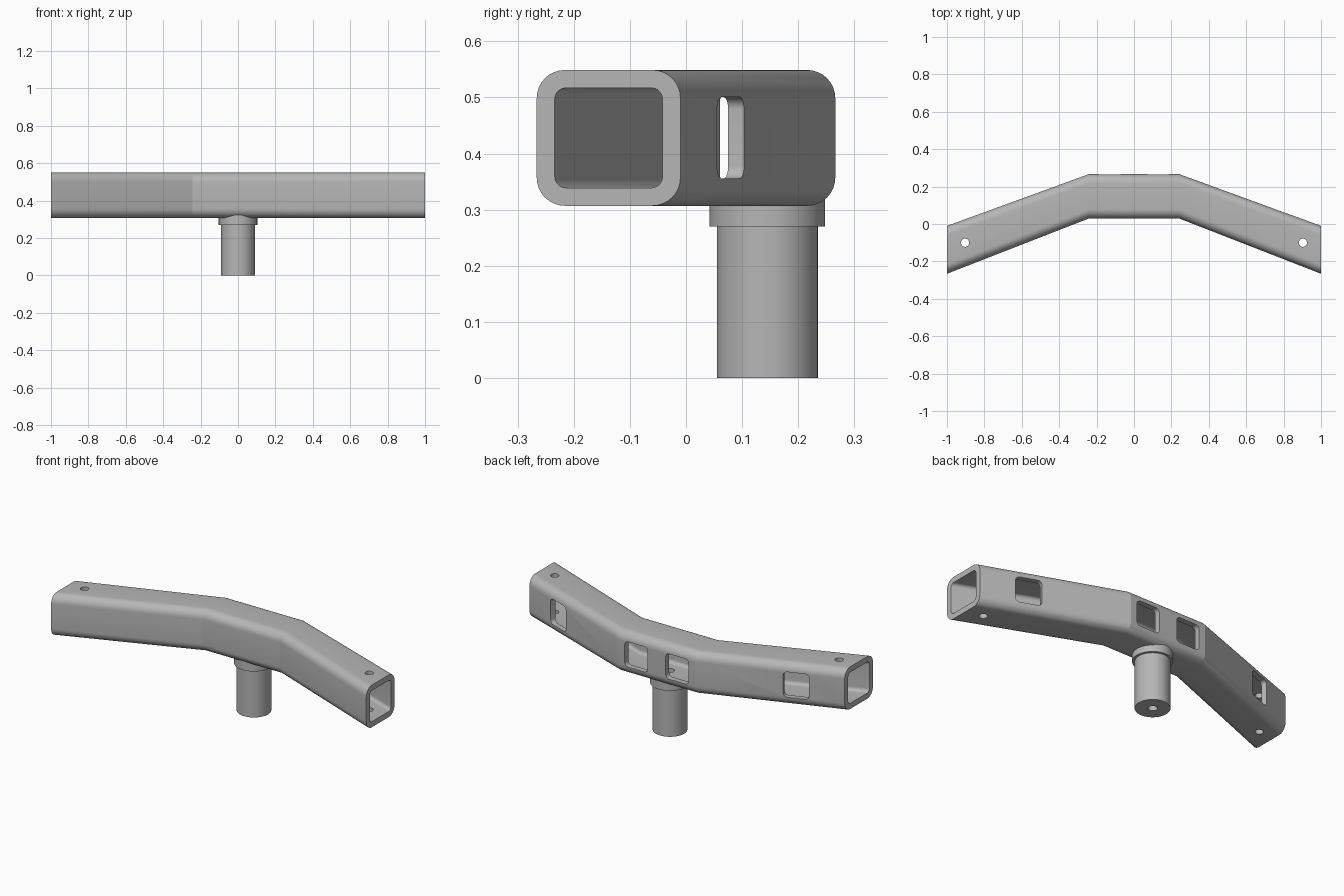
import bpy, bmesh, math
from mathutils import Matrix, Vector

cube = bpy.data.objects.get("Cube")
if cube:
    bpy.data.objects.remove(cube, do_unlink=True)

metal = bpy.data.materials.new("grey_metal")
metal.use_nodes = True
GREY = (0.47, 0.47, 0.47, 1)
metal.diffuse_color = GREY
metal.node_tree.nodes["Principled BSDF"].inputs["Base Color"].default_value = GREY

Z_LOW, Z_HIGH, WALL = 0.307, 0.549, 0.032
KINK = 0.243
POST_Y = 0.145


def make(name, bm):
    bmesh.ops.recalc_face_normals(bm, faces=bm.faces)
    mesh = bpy.data.meshes.new(name)
    bm.to_mesh(mesh)
    bm.free()
    obj = bpy.data.objects.new(name, mesh)
    mesh.materials.append(metal)
    bpy.context.collection.objects.link(obj)
    return obj


def rounded_rect(a0, a1, b0, b1, r, steps=8):
    """Corner-rounded rectangle as a closed loop of 2D points."""
    centres = [(a1 - r, b1 - r), (a0 + r, b1 - r), (a0 + r, b0 + r), (a1 - r, b0 + r)]
    points = []
    for q, (ca, cb) in enumerate(centres):
        for i in range(steps + 1):
            t = (q + i / steps) * math.pi / 2
            points.append((ca + r * math.cos(t), cb + r * math.sin(t)))
    return points


def bridge(bm, a, b):
    n = len(a)
    for i in range(n):
        j = (i + 1) % n
        bm.faces.new((a[i], a[j], b[j], b[i]))


def cylinder(name, x, y, z0, z1, r, sides=64):
    bm = bmesh.new()
    bmesh.ops.create_cone(bm, cap_ends=True, segments=sides, radius1=r, radius2=r,
                          depth=z1 - z0, matrix=Matrix.Translation((x, y, (z0 + z1) / 2)))
    return make(name, bm)


def window_cutter(x, y, angle, width, height):
    """Rounded block pushed through the back wall, square to it."""
    bm = bmesh.new()
    shape = rounded_rect(-width / 2, width / 2, -height / 2, height / 2, 0.022)
    rings = [[bm.verts.new((a, d, b)) for a, b in shape] for d in (-0.06, 0.06)]
    bridge(bm, *rings)
    for ring in rings:
        bm.faces.new(ring)
    z = (Z_LOW + Z_HIGH) / 2
    bm.transform(Matrix.Translation((x, y, z)) @ Matrix.Rotation(angle, 4, 'Z'))
    return make("window_cutter", bm)


def cut(target, cutters):
    for cutter in cutters:
        cutter.hide_render = True
        mod = target.modifiers.new("cut", 'BOOLEAN')
        mod.operation = 'DIFFERENCE'
        mod.solver = 'EXACT'
        mod.object = cutter
        bpy.context.view_layer.objects.active = target
        bpy.ops.object.modifier_apply(modifier=mod.name)
        bpy.data.objects.remove(cutter, do_unlink=True)


def smooth(obj):
    bpy.ops.object.select_all(action='DESELECT')
    obj.select_set(True)
    bpy.context.view_layer.objects.active = obj
    bpy.ops.object.shade_smooth_by_angle(angle=math.radians(15))


# Bent hollow beam: outer and inner skins lofted through four stations
FRONT_END, BACK_END = -0.266, -0.010
FRONT_MID, BACK_MID = 0.029, 0.266
stations = [(-1, FRONT_END, BACK_END), (-KINK, FRONT_MID, BACK_MID),
            (KINK, FRONT_MID, BACK_MID), (1, FRONT_END, BACK_END)]
bm = bmesh.new()
skins = []
for inset, radius in ((0, 0.05), (WALL, 0.02)):
    rings = []
    for x, front, back in stations:
        shape = rounded_rect(front + inset, back - inset, Z_LOW + inset, Z_HIGH - inset, radius)
        rings.append([bm.verts.new((x, y, z)) for y, z in shape])
    for a, b in zip(rings, rings[1:]):
        bridge(bm, a, b)
    skins.append(rings)
for end in (0, -1):
    bridge(bm, skins[0][end], skins[1][end])
beam = make("beam", bm)

# Windows in the back wall, pin holes near the ends, bolt hole in the floor
cutters = []
slope = math.atan2(BACK_MID - BACK_END, 1 - KINK)
arm_x = 0.755
arm_y = BACK_END + math.tan(slope) * (1 - arm_x)
for s in (-1, 1):
    cutters.append(window_cutter(s * 0.13, BACK_MID, 0, 0.145, 0.145))
    cutters.append(window_cutter(s * arm_x, arm_y, -s * slope, 0.14, 0.145))
    cutters.append(cylinder("pin_cutter", s * 0.903, -0.1, 0.2, 0.7, 0.022, 32))
cutters.append(cylinder("bolt_cutter", 0, POST_Y, 0.2, 0.42, 0.024, 32))
cut(beam, cutters)
smooth(beam)

# Round post with a collar under the beam, bored through
bm = bmesh.new()
profile = [(0.024, 0), (0.09, 0), (0.09, 0.27), (0.103, 0.27), (0.103, 0.325), (0.024, 0.325)]
SIDES = 64
loops = []
for r, z in profile:
    loops.append([bm.verts.new(Vector((r * math.cos(t), POST_Y + r * math.sin(t), z)))
                  for t in (i * math.tau / SIDES for i in range(SIDES))])
for a, b in zip(loops, loops[1:] + loops[:1]):
    bridge(bm, a, b)
post = make("post_with_collar", bm)
smooth(post)
